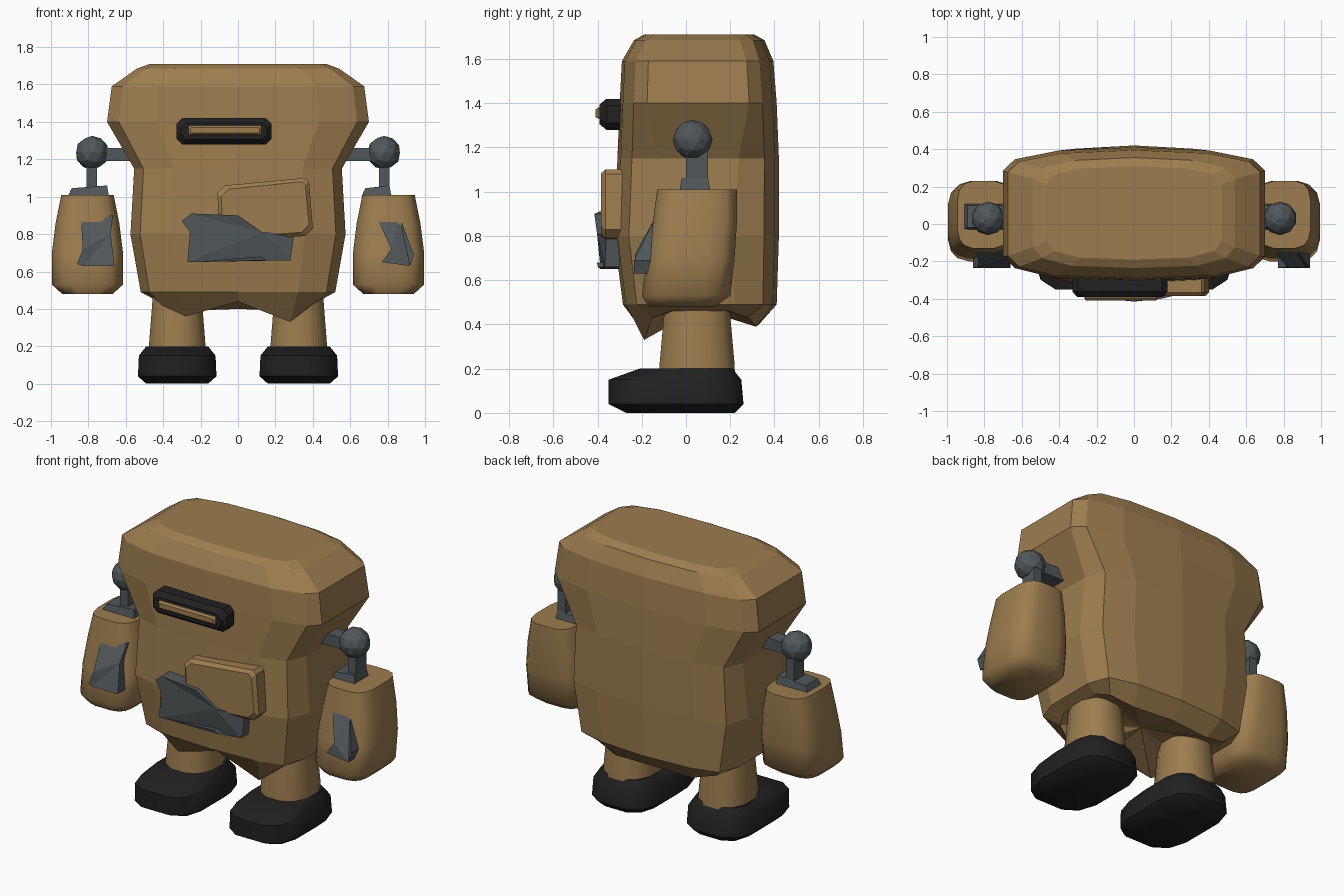
import bpy, bmesh, math
from mathutils import Vector

if "Cube" in bpy.data.objects:
    bpy.data.objects.remove(bpy.data.objects["Cube"])


def material(name, rgb):
    m = bpy.data.materials.new(name)
    m.diffuse_color = (*rgb, 1)
    m.use_nodes = True
    m.node_tree.nodes["Principled BSDF"].inputs["Base Color"].default_value = m.diffuse_color
    return m


TAN = material("tan clay", (0.335, 0.205, 0.078))
BLACK = material("black rubber", (0.015, 0.015, 0.016))
GREY = material("dark grey metal", (0.083, 0.097, 0.104))


def finish(name, bm, mat, angle=None):
    bmesh.ops.recalc_face_normals(bm, faces=bm.faces)
    mesh = bpy.data.meshes.new(name)
    bm.to_mesh(mesh)
    bm.free()
    ob = bpy.data.objects.new(name, mesh)
    bpy.context.collection.objects.link(ob)
    mesh.materials.append(mat)
    if angle:
        bpy.ops.object.select_all(action='DESELECT')
        ob.select_set(True)
        bpy.context.view_layer.objects.active = ob
        bpy.ops.object.shade_smooth_by_angle(angle=math.radians(angle))
    return ob


def loft(name, rings, mat, angle=None, hub=None):
    """Skin a stack of equal-length point loops; hub closes the first loop as a fan."""
    bm = bmesh.new()
    loops = [[bm.verts.new(p) for p in r] for r in rings]
    n = len(loops[0])
    for a, b in zip(loops, loops[1:]):
        for i in range(n):
            j = (i + 1) % n
            bm.faces.new((a[i], a[j], b[j], b[i]))
    if hub:
        c = bm.verts.new(hub)
        for i in range(n):
            bm.faces.new((c, loops[0][(i + 1) % n], loops[0][i]))
    else:
        bm.faces.new(loops[0])
    end = bm.faces.new(loops[-1])
    if n > 4:
        bmesh.ops.triangulate(bm, faces=[end])
    return finish(name, bm, mat, angle)


def oval(z, x0, x1, y0, y1, power=1.0, n=16):
    """Horizontal loop; power below 1 squares it off."""
    out = []
    for i in range(n):
        t = 2 * math.pi * (i + 0.5) / n
        c, s = math.cos(t), math.sin(t)
        k = math.cos(math.pi / n) ** power
        u = math.copysign(abs(c) ** power, c) / k
        v = math.copysign(abs(s) ** power, s) / k
        out.append(((x0 + x1) / 2 + u * (x1 - x0) / 2, (y0 + y1) / 2 + v * (y1 - y0) / 2, z))
    return out


def box(name, x0, x1, y0, y1, z0, z1, mat):
    q = [(x0, y0), (x1, y0), (x1, y1), (x0, y1)]
    return loft(name, [[(x, y, z) for x, y in q] for z in (z0, z1)], mat)


def slab(name, outline, layers, mat):
    """Front-facing plate: layers are (y, inward offset)."""
    c = sum((Vector(p) for p in outline), Vector((0, 0))) / len(outline)
    rings = []
    for y, inset in layers:
        ring = []
        for x, z in outline:
            ring.append((x - math.copysign(inset, x - c.x), y, z - math.copysign(inset, z - c.y)))
        rings.append(ring)
    return loft(name, rings, mat)


def cut_rect(x0, x1, z0, z1, c):
    return [(x0 + c, z0), (x1 - c, z0), (x1, z0 + c), (x1, z1 - c),
            (x1 - c, z1), (x0 + c, z1), (x0, z1 - c), (x0, z0 + c)]


# Body: faceted rounded-box sections with a sagging hem
def section(z, a, y0, y1, side):
    m, h = (y0 + y1) / 2, (y1 - y0) / 2
    half = [(0, -1), (.62, -.96), (.91, -.82), (1, -side),
            (1, side), (.91, .82), (.58, .95), (0, 1)]
    pts = half + [(-x, y) for x, y in half[-2:0:-1]]
    return [(x * a, m + y * h, z) for x, y in pts]


hem = section(0.44, 0.45, -0.20, 0.33, 0.5)
hem_z = [.44, .33, .43, .46, .46, .43, .39, .40, .39, .43, .46, .46, .42, .36]
hem = [(x, y, z) for (x, y, _), z in zip(hem, hem_z)]
body = [hem,
        section(0.49, 0.52, -0.285, 0.41, 0.45),
        section(0.80, 0.575, -0.325, 0.42, 0.45),
        section(1.15, 0.555, -0.31, 0.42, 0.5),
        section(1.40, 0.70, -0.30, 0.41, 0.65),
        section(1.59, 0.675, -0.29, 0.395, 0.65),
        section(1.685, 0.54, -0.235, 0.355, 0.62),
        section(1.71, 0.47, -0.19, 0.31, 0.6)]
loft("body", body, TAN, hub=(0, 0.06, 0.47))

# Visor with a glowing slit
slab("visor", cut_rect(-0.33, 0.18, 1.28, 1.42, 0.03),
     [(-0.28, 0), (-0.36, 0), (-0.39, 0.025)], BLACK)
slab("visor_slit", cut_rect(-0.265, 0.125, 1.33, 1.38, 0.006),
     [(-0.37, 0), (-0.398, 0), (-0.41, 0.01)], TAN)

# Chest hatch and the torn patch across it
slab("chest_hatch", [(-.07, .76), (.36, .79), (.40, .83), (.38, 1.08),
                     (.36, 1.10), (-.07, 1.06), (-.11, 1.02), (-.10, .80)],
     [(-0.28, 0), (-0.365, 0), (-0.385, 0.02)], TAN)


def patch(name, outline, front, back):
    """Ragged plate whose front and back depth follow position."""
    return loft(name, [[(x, f(x, z), z) for x, z in outline] for f in (back, front)], GREY)


patch("chest_patch", [(-.30, .87), (-.25, .91), (0, .90), (.13, .81), (.30, .80),
                      (.28, .66), (.15, .66), (.12, .68), (-.27, .65), (-.25, .80)],
      lambda x, z: -0.415 + 0.5 * (x + 0.03) ** 2,
      lambda x, z: -0.30)

for side, s in (("left", -1), ("right", 1)):
    def span(a, b):
        return (a, b) if s > 0 else (-b, -a)

    # Legs and feet
    c = 0.325 * s
    loft(side + "_leg", [oval(z, c - r, c + r, 0.05 - r * 1.13, 0.05 + r * 1.13, 0.85, 12)
                         for z, r in ((0.16, .152), (0.22, .15), (0.50, .128))], TAN, 40)
    loft(side + "_foot", [oval(z, c - w, c + w, y0, y1, 0.6, 12) for z, w, y0, y1 in
                          ((0, .165, -.27, .22), (.04, .21, -.35, .26),
                           (.15, .205, -.35, .25), (.20, .165, -.21, .21))], BLACK, 50)

    # Forearms
    arm = [(0.48, .67, .94, -.17, .13), (0.53, .615, .995, -.20, .20),
           (0.70, .615, .995, -.175, .22), (0.86, .635, .975, -.15, .23),
           (1.01, .665, .945, -.13, .23)]
    loft(side + "_forearm", [oval(z, *span(a, b), y0, y1, 0.55, 16)
                             for z, a, b, y0, y1 in arm], TAN, 50)

    # Shoulder joint: axle, ball, rod and collar
    box(side + "_axle", *span(.52, .76), -.01, .08, 1.19, 1.26, GREY)
    box(side + "_arm_rod", *span(.755, .81), 0, .10, 1.00, 1.20, GREY)
    bm = bmesh.new()
    bmesh.ops.create_icosphere(bm, subdivisions=2, radius=0.09)
    bmesh.ops.translate(bm, verts=bm.verts, vec=(0.78 * s, 0.03, 1.235))
    finish(side + "_shoulder_ball", bm, GREY)
    a, b = (-.91, -.69) if s < 0 else (.66, .82)
    loft(side + "_collar", [[(a, -.03, 1.0), (b, -.03, 1.0), (b, .11, 1.0), (a, .11, 1.0)],
                            [(a + .02, -.02, 1.045), (b - .01, -.02, 1.06),
                             (b - .01, .10, 1.06), (a + .02, .10, 1.045)]], GREY)

# Torn patches on the forearms
slope = lambda x, z: -0.13 - 0.105 * min(1, max(0, (0.90 - z) / 0.19))
inner = lambda x, z: -0.10
patch("right_arm_patch", [(.75, .87), (.78, .91), (.81, .89), (.86, .90),
                          (.94, .69), (.92, .63), (.77, .65), (.82, .72)], slope, inner)
patch("left_arm_patch", [(-.84, .90), (-.80, .87), (-.67, .90), (-.68, .80),
                         (-.66, .63), (-.83, .63), (-.86, .64), (-.83, .72)], slope, inner)
